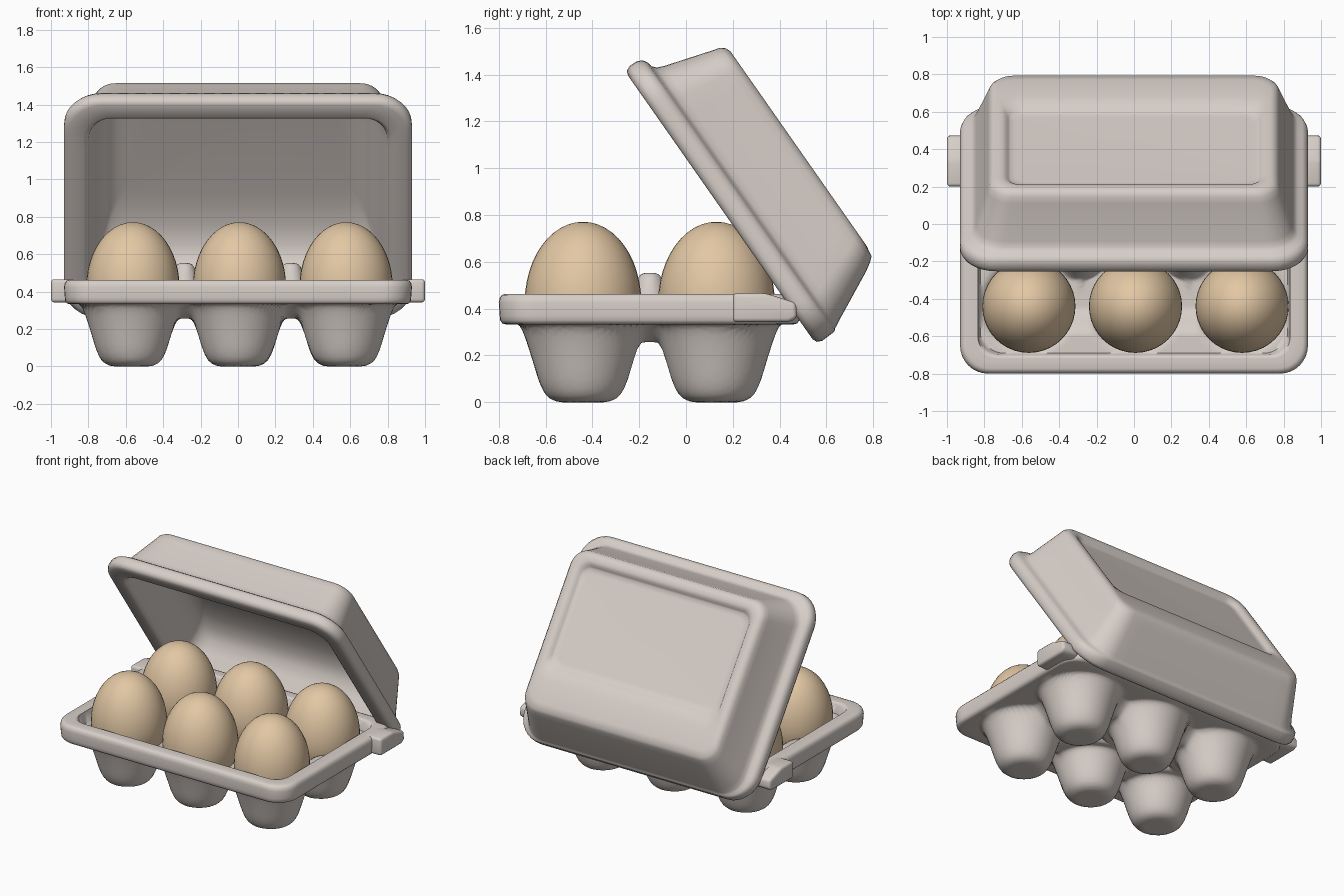
import bpy, bmesh, math
from mathutils import Vector

if "Cube" in bpy.data.objects:
    bpy.data.objects.remove(bpy.data.objects["Cube"])


def material(name, rgb):
    m = bpy.data.materials.new(name)
    m.diffuse_color = (*rgb, 1)
    m.use_nodes = True
    m.node_tree.nodes["Principled BSDF"].inputs["Base Color"].default_value = m.diffuse_color
    return m


PULP = material("grey pulp", (0.68, 0.62, 0.58))
SHELL = material("tan eggshell", (0.76, 0.57, 0.37))
CUP_X, CUP_Y, MID_Y = (-0.57, 0, 0.57), (-0.285, 0.285), -0.155


def add_object(name, bm, mat, angle=50):
    bmesh.ops.recalc_face_normals(bm, faces=bm.faces[:])
    me = bpy.data.meshes.new(name)
    bm.to_mesh(me)
    bm.free()
    me.materials.append(mat)
    ob = bpy.data.objects.new(name, me)
    bpy.context.collection.objects.link(ob)
    bpy.ops.object.select_all(action='DESELECT')
    ob.select_set(True)
    bpy.context.view_layer.objects.active = ob
    bpy.ops.object.shade_smooth_by_angle(angle=math.radians(angle))
    return ob


def rounded_rect(hx, hy, r, k=8, mx=50, my=34):
    """Outline with k steps per corner and mx/my steps on the straights."""
    arcs = []
    for i, (sx, sy) in enumerate(((1, 1), (-1, 1), (-1, -1), (1, -1))):
        arcs.append([(sx * (hx - r) + r * math.cos((i + j / k) * math.pi / 2),
                      sy * (hy - r) + r * math.sin((i + j / k) * math.pi / 2))
                     for j in range(k + 1)])
    pts = []
    for i, arc in enumerate(arcs):
        pts += arc
        a, b = arc[-1], arcs[(i + 1) % 4][0]
        m = (mx, my)[i % 2]
        pts += [(a[0] + (b[0] - a[0]) * j / m, a[1] + (b[1] - a[1]) * j / m)
                for j in range(1, m)]
    return pts


def skin(loops):
    """Join a list of equal loops into a closed skin, capped at both ends."""
    bm = bmesh.new()
    rings = [[bm.verts.new(p) for p in loop] for loop in loops]
    n = len(rings[0])
    for a, b in zip(rings, rings[1:]):
        for i in range(n):
            bm.faces.new((a[i], a[(i + 1) % n], b[(i + 1) % n], b[i]))
    bm.faces.new(rings[0])
    bm.faces.new(rings[-1])
    return bm


def ramp(t, pts):
    if t <= pts[0][0]:
        return pts[0][1]
    for (a, va), (b, vb) in zip(pts, pts[1:]):
        if t <= b:
            return va + (vb - va) * (t - a) / (b - a)
    return pts[-1][1]


def smooth(a, b, t):
    t = min(max((t - a) / (b - a), 0), 1)
    return t * t * (3 - 2 * t)


def smooth_min(a, b, k):
    h = max(k - abs(a - b), 0) / k
    return min(a, b) - h * h * k / 4


def edge_distance(x, y, r, hx=0.835, hy=0.55):
    qx, qy = abs(x) - hx + r, abs(y) - hy + r
    return math.hypot(max(qx, 0), max(qy, 0)) + min(max(qx, qy), 0) - r


CUP = [(0.09, 0), (0.115, 0.004), (0.14, 0.015), (0.16, 0.033), (0.176, 0.06), (0.192, 0.1),
       (0.216, 0.18), (0.238, 0.25), (0.256, 0.3), (0.275, 0.345), (0.4, 0.5)]
POST = [(0.025, 0.552), (0.042, 0.545), (0.054, 0.525), (0.075, 0.44), (0.11, 0.36), (0.16, 0.28)]


def relief(x, y, wall=0):
    """Cups joined by arched saddles that rise towards the rim and the middle."""
    d = min(math.hypot(x - cx, y - cy) for cx in CUP_X for cy in CUP_Y)
    out = max(abs(x) - 0.57, abs(y) - 0.285)
    saddle = 0.257 + 0.085 * max(smooth(0.285, 0.39, d), smooth(0, 0.16, out))
    return max(smooth_min(ramp(d + wall, CUP), saddle, 0.05), 0)


def underside(x, y):
    return max(min(relief(x, y), 0.333),
               0.333 * smooth(-0.03, 0.01, edge_distance(x, y, 0.2)))


def inside(x, y):
    edge = 0.463 * smooth(-0.05, 0, edge_distance(x, y, 0.12))
    post = ramp(math.hypot(abs(x) - 0.285, y), POST)
    return max(relief(x, y, 0.035) + 0.045, edge, post)


# Tray: cupped underside, rolled rim, then the inside back to the middle
base = rounded_rect(0.85, 0.565, 0.11)
STEPS = 56
scales = [(i + 0.3) / (STEPS + 0.3) for i in range(STEPS + 1)]
loops = [[(x * s, y * s, underside(x * s, y * s)) for x, y in base] for s in scales]
for d, z in ((0.03, 0.333), (0.015, 0.337), (0.006, 0.35), (0.004, 0.37), (0, 0.425),
             (0.004, 0.445), (0.013, 0.458), (0.027, 0.463), (0.065, 0.463)):
    loops.append([(x, y, z) for x, y in rounded_rect(0.93 - d, 0.645 - d, 0.15 - d / 2)])
loops += [[(x * s, y * s, inside(x * s, y * s)) for x, y in base] for s in reversed(scales)]
tray = add_object("tray", skin(loops), PULP, 70)
tray.location.y = MID_Y

# Lid: (inset, height, extra inset at the hinge side), from panel over rim to hollow
LID = [(0.30, 0.385, 0.22), (0.268, 0.386, 0.22), (0.257, 0.395, 0.215), (0.245, 0.41, 0.2),
       (0.225, 0.418, 0.15), (0.195, 0.418, 0.03), (0.175, 0.41, 0), (0.158, 0.39, 0),
       (0.148, 0.355, -0.012), (0.085, 0.15, -0.05), (0.072, 0.12, -0.053),
       (0.055, 0.105, -0.043), (0.03, 0.1, -0.025), (0.012, 0.088, -0.01), (0.001, 0.065, 0),
       (0, 0.03, 0), (0.01, 0.008, 0), (0.03, 0, 0), (0.105, 0, 0), (0.12, 0.008, 0),
       (0.132, 0.03, 0), (0.165, 0.17, 0.01), (0.188, 0.25, 0.03), (0.212, 0.3, 0.07),
       (0.245, 0.335, 0.14), (0.29, 0.35, 0.22), (0.34, 0.353, 0.25)]
loops = []
for d, w, s in LID:
    outline = rounded_rect(0.93 - d, 0.717 - d - s / 2, max(0.19 - 0.45 * d, 0.06), 8, 16, 12)
    loops.append([(x, y - s / 2, w) for x, y in outline])
lid = add_object("lid", skin(loops), PULP)
tilt = math.radians(55)
lid.rotation_euler.x = -tilt
lid.location = Vector((0, -0.265, 1.42)) + 0.717 * Vector((0, math.cos(tilt), -math.sin(tilt)))

# Hinge tabs on both sides
TAB = [(0.2, 0.342), (0.2, 0.466), (0.34, 0.466), (0.47, 0.425), (0.475, 0.36), (0.44, 0.342)]
for side, label in ((-1, "left"), (1, "right")):
    bm = skin([[(side * x, y, z) for y, z in TAB] for x in (0.87, 1.0)])
    bmesh.ops.bevel(bm, geom=bm.edges[:], offset=0.018, segments=3, affect='EDGES', profile=0.5)
    add_object("hinge_tab_" + label, bm, PULP)

# Eggs: blunt below, longer above
for i, x in enumerate(CUP_X):
    for j, y in enumerate(CUP_Y):
        bm = bmesh.new()
        bmesh.ops.create_uvsphere(bm, u_segments=40, v_segments=24, radius=1)
        for v in bm.verts:
            v.co = (v.co.x * 0.249, v.co.y * 0.249, v.co.z * (0.345 if v.co.z > 0 else 0.29))
        egg = add_object("egg_%d" % (i * 2 + j + 1), bm, SHELL)
        egg.location = (x + 0.008, y + MID_Y, 0.426)
